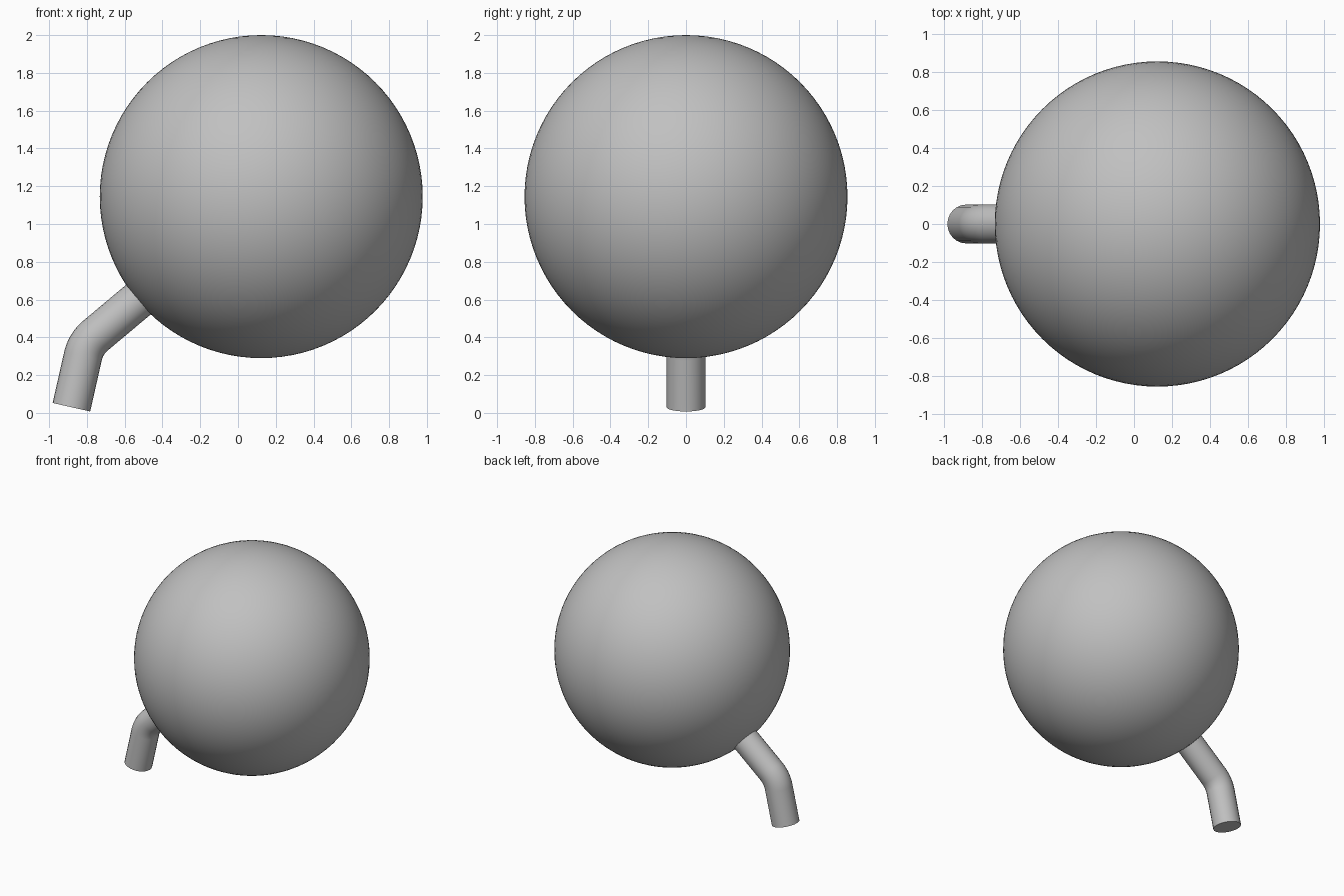
import bpy
import math
from mathutils import Vector

cube = bpy.data.objects.get("Cube")
if cube:
    bpy.data.objects.remove(cube, do_unlink=True)

GREY = (0.53, 0.53, 0.53, 1.0)
mat = bpy.data.materials.new("plain grey")
mat.use_nodes = True
mat.diffuse_color = GREY
mat.node_tree.nodes["Principled BSDF"].inputs["Base Color"].default_value = GREY


def finish(obj, name):
    """Name, colour and smooth a part, keeping its sharp rims."""
    obj.name = name
    obj.data.materials.clear()
    obj.data.materials.append(mat)
    bpy.ops.object.select_all(action='DESELECT')
    obj.select_set(True)
    bpy.context.view_layer.objects.active = obj
    bpy.ops.object.shade_smooth_by_angle(angle=math.radians(35))


# Round body
centre = Vector((0.123, 0, 1.145))
radius = 0.855
bpy.ops.mesh.primitive_uv_sphere_add(segments=96, ring_count=48, radius=radius, location=centre)
finish(bpy.context.object, "round_body")

# Bent pipe: a radial upper run, a rounded elbow and a steep lower run
pipe_radius = 0.102
bend_radius = 0.2
upper_angle, lower_angle = math.radians(40), math.radians(77.3)
corner = Vector((-0.806, 0, 0.366))
pipe_end = Vector((-0.882, 0, 0.03))


def direction(angle):
    return Vector((math.cos(angle), 0, math.sin(angle)))


tangent = bend_radius * math.tan((lower_angle - upper_angle) / 2)
arc_start = corner + direction(upper_angle) * tangent
arc_centre = arc_start + direction(upper_angle - math.pi / 2) * bend_radius
steps = 12
path = [centre - direction(upper_angle) * (radius - 0.15)]
for i in range(steps + 1):
    angle = upper_angle + (lower_angle - upper_angle) * i / steps
    path.append(arc_centre + direction(angle + math.pi / 2) * bend_radius)
path.append(pipe_end)

curve = bpy.data.curves.new("bent_pipe", 'CURVE')
curve.dimensions = '3D'
curve.bevel_depth = pipe_radius
curve.bevel_resolution = 10
curve.use_fill_caps = True
spline = curve.splines.new('POLY')
spline.points.add(len(path) - 1)
for point, co in zip(spline.points, path):
    point.co = (*co, 1)
pipe = bpy.data.objects.new("bent_pipe", curve)
bpy.context.collection.objects.link(pipe)
bpy.ops.object.select_all(action='DESELECT')
pipe.select_set(True)
bpy.context.view_layer.objects.active = pipe
bpy.ops.object.convert(target='MESH')
finish(bpy.context.object, "bent_pipe")
